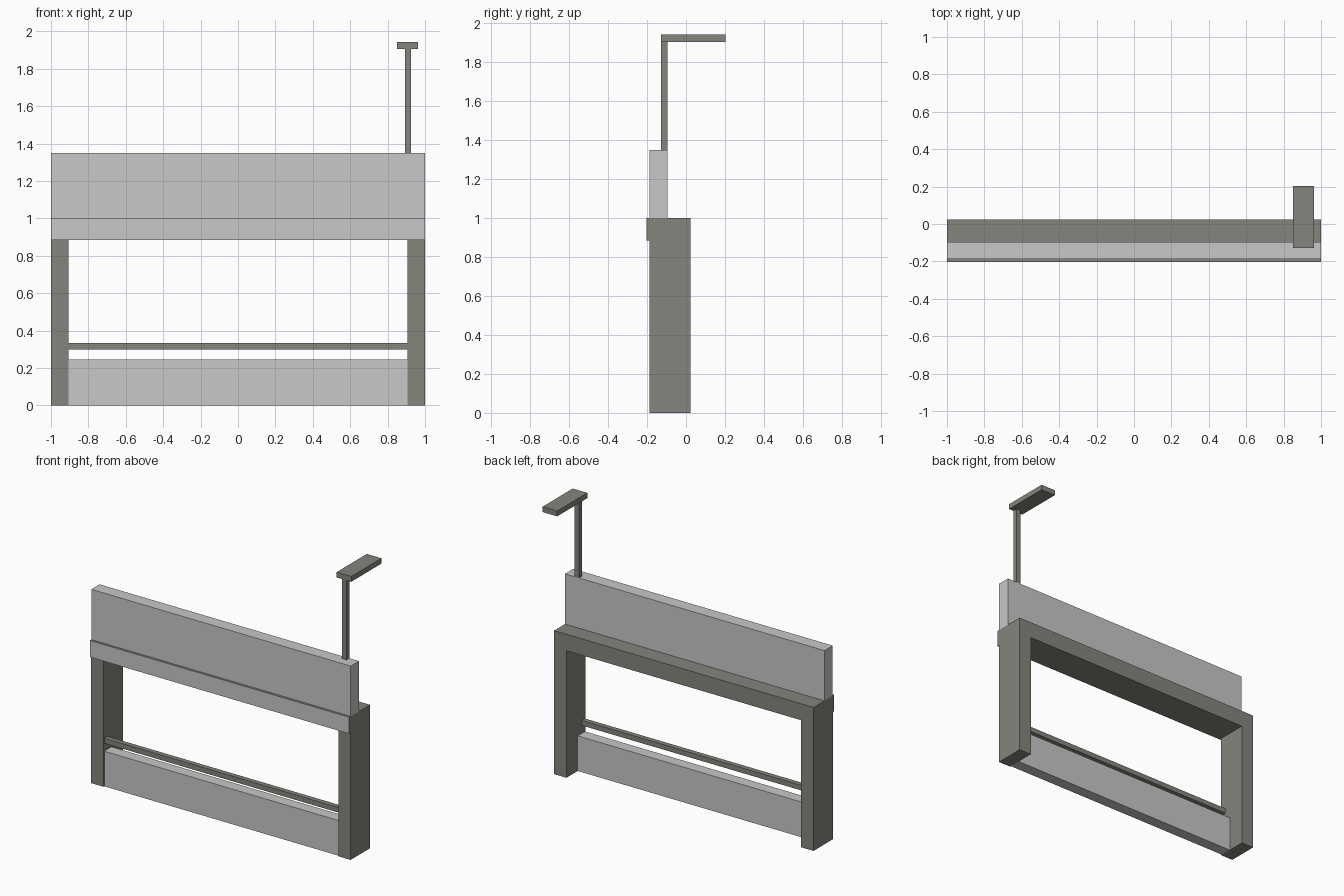
import bpy, bmesh

cube = bpy.data.objects.get("Cube")
if cube:
    bpy.data.objects.remove(cube, do_unlink=True)


def material(name, rgb):
    mat = bpy.data.materials.new(name)
    mat.use_nodes = True
    mat.diffuse_color = (*rgb, 1)
    mat.node_tree.nodes["Principled BSDF"].inputs["Base Color"].default_value = (*rgb, 1)
    return mat


light = material("light grey", (0.58, 0.58, 0.58))
dark = material("dark warm grey", (0.235, 0.235, 0.21))


def extrude_profile(name, points, y0, y1, *mats):
    """Extrude an x-z outline from y0 to y1."""
    bm = bmesh.new()
    face = bm.faces.new([bm.verts.new((x, y0, z)) for x, z in points])
    new = bmesh.ops.extrude_face_region(bm, geom=[face], use_keep_orig=True)["geom"]
    verts = [g for g in new if isinstance(g, bmesh.types.BMVert)]
    bmesh.ops.translate(bm, verts=verts, vec=(0, y1 - y0, 0))
    bmesh.ops.recalc_face_normals(bm, faces=bm.faces)
    mesh = bpy.data.meshes.new(name)
    bm.to_mesh(mesh)
    bm.free()
    for mat in mats:
        mesh.materials.append(mat)
    obj = bpy.data.objects.new(name, mesh)
    bpy.context.collection.objects.link(obj)
    return obj


def box(name, x, y, z, *mats):
    outline = [(x[0], z[0]), (x[1], z[0]), (x[1], z[1]), (x[0], z[1])]
    return extrude_profile(name, outline, *y, *mats)


# Portal frame: two legs joined by a top beam
inner, beam = 0.905, 0.885
half = [(inner, beam), (inner, 0), (1, 0), (1, 1)]
outline = half + [(-x, z) for x, z in reversed(half)]
extrude_profile("frame", outline, -0.188, 0.024, dark)

# Fascia strip along the beam, light on its front face only
fascia = box("fascia", (-1, 1), (-0.204, -0.188), (beam, 1), dark, light)
for face in fascia.data.polygons:
    face.material_index = int(face.normal.y < -0.5)

# Panels and rail between the legs
box("upper_panel", (-1, 1), (-0.187, -0.096), (1, 1.35), light)
box("lower_panel", (-inner, inner), (-0.18, -0.1), (0, 0.245), light)
box("rail", (-inner, inner), (-0.18, -0.145), (0.3, 0.335), dark)

# Lamp on a pole above the upper panel
box("lamp_pole", (0.892, 0.925), (-0.128, -0.096), (1.35, 1.905), dark)
box("lamp_head", (0.85, 0.963), (-0.128, 0.204), (1.905, 1.942), dark)
